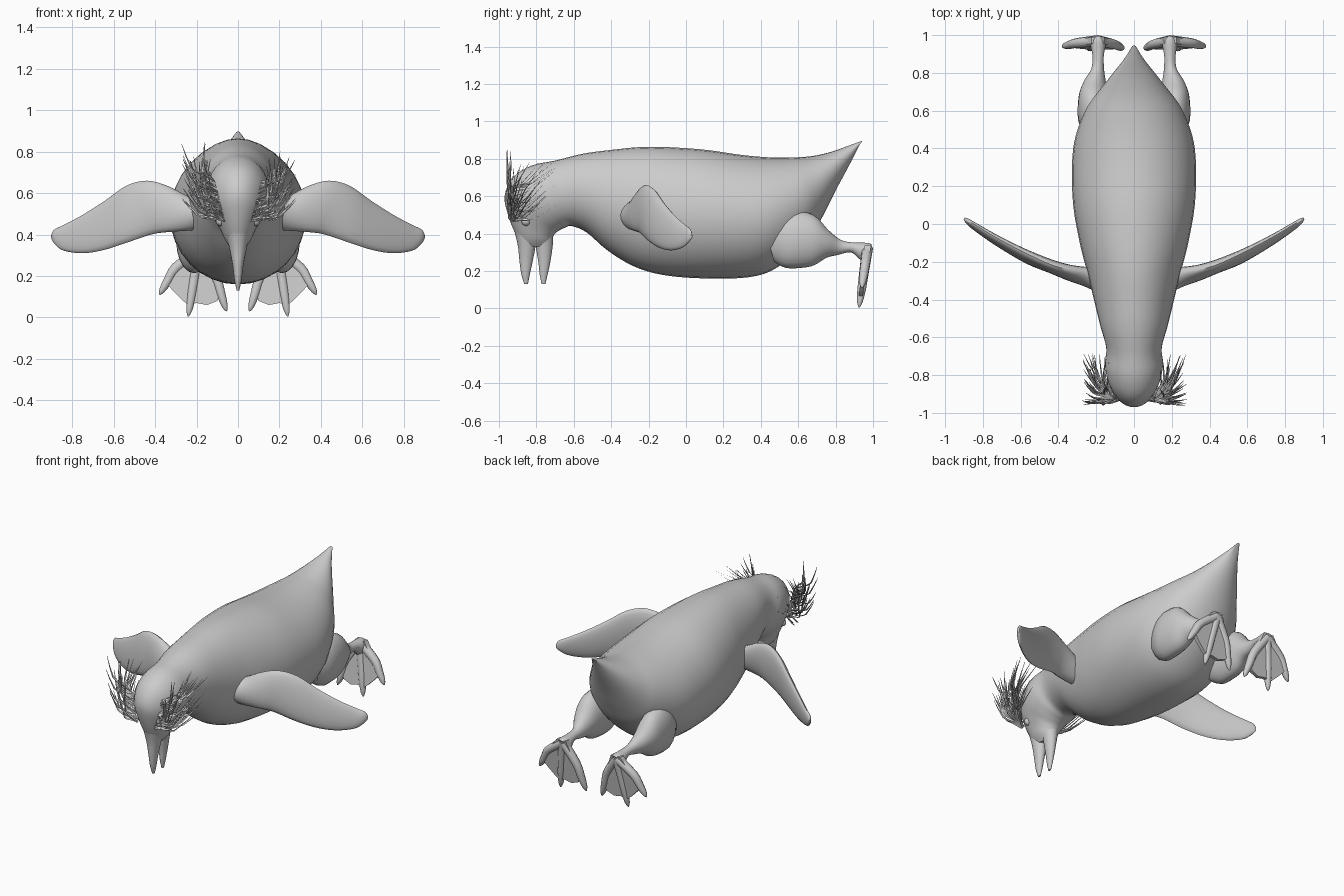
import bpy, bmesh, math, random
from mathutils import Vector as V

if "Cube" in bpy.data.objects:
    bpy.data.objects.remove(bpy.data.objects["Cube"])

random.seed(4)


def material(name, c):
    m = bpy.data.materials.new(name)
    m.diffuse_color = (c, c, c, 1)
    m.use_nodes = True
    m.node_tree.nodes["Principled BSDF"].inputs["Base Color"].default_value = m.diffuse_color
    return m


GREY = material("light grey", 0.6)
CREST = material("crest grey", 0.6)


def finish(name, bm, mat, angle=50):
    bmesh.ops.recalc_face_normals(bm, faces=bm.faces)
    me = bpy.data.meshes.new(name)
    bm.to_mesh(me)
    bm.free()
    me.materials.append(mat)
    ob = bpy.data.objects.new(name, me)
    bpy.context.collection.objects.link(ob)
    bpy.ops.object.select_all(action='DESELECT')
    ob.select_set(True)
    bpy.context.view_layer.objects.active = ob
    bpy.ops.object.shade_smooth_by_angle(angle=math.radians(angle))
    return ob


def spline(a, b, c, d, t):
    return 0.5 * (2 * b + (c - a) * t + (2 * a - 5 * b + 4 * c - d) * t * t
                  + (3 * b - a - 3 * c + d) * t ** 3)


def add_loft(bm, rings, sides, steps):
    """Skin elliptical rings, each given as (edge point, opposite edge, half-width vector)."""
    rings = [[V(p) for p in r] for r in rings]
    ext = [rings[0]] + rings + [rings[-1]]
    full = []
    for i in range(len(rings) - 1):
        for s in range(steps):
            full.append([spline(*(ext[i + j][k] for j in range(4)), s / steps) for k in range(3)])
    full.append(rings[-1])
    loops = []
    for p, q, w in full:
        mid, up = (p + q) / 2, (p - q) / 2
        loops.append([bm.verts.new(mid + up * math.cos(2 * math.pi * k / sides)
                                   + w * math.sin(2 * math.pi * k / sides)) for k in range(sides)])
    for a, b in zip(loops, loops[1:]):
        for k in range(sides):
            n = (k + 1) % sides
            bm.faces.new((a[k], a[n], b[n], b[k]))
    bm.faces.new(loops[0])
    bm.faces.new(loops[-1])


def loft(name, rings, sides=24, steps=4):
    bm = bmesh.new()
    add_loft(bm, rings, sides, steps)
    return finish(name, bm, GREY)


def mid_rings(rows):
    return [((0, a, b), (0, c, d), (w, 0, 0)) for a, b, c, d, w in rows]


# Body from tail tip to face: back y, z, belly y, z, half width
loft("body", mid_rings([
    (.945, .897, .928, .875, .012), (.87, .87, .87, .76, .055), (.78, .838, .795, .62, .12),
    (.68, .815, .73, .49, .185), (.58, .807, .65, .36, .25), (.45, .807, .49, .22, .308),
    (.3, .82, .34, .167, .328), (.1, .848, .1, .16, .322), (-.1, .862, -.12, .178, .285),
    (-.25, .862, -.28, .225, .245), (-.4, .847, -.42, .31, .21), (-.55, .827, -.53, .405, .178),
    (-.7, .79, -.61, .44, .147), (-.82, .765, -.65, .43, .154), (-.92, .705, -.68, .415, .143),
    (-.97, .6, -.70, .4, .115), (-.945, .48, -.712, .38, .085), (-.905, .38, -.72, .36, .06),
    (-.89, .33, -.725, .33, .03)]), 32)

# Open beak
loft("upper_beak", mid_rings([
    (-.925, .44, -.80, .42, .06), (-.9, .34, -.805, .33, .042), (-.89, .25, -.82, .25, .026),
    (-.88, .18, -.835, .18, .017), (-.865, .13, -.845, .13, .006)]), 16)
loft("lower_beak", mid_rings([
    (-.82, .43, -.71, .41, .055), (-.805, .34, -.712, .34, .038), (-.79, .25, -.725, .25, .024),
    (-.782, .18, -.74, .18, .015), (-.772, .13, -.752, .13, .006)]), 16)

# Flipper: top edge, bottom edge, half thickness
FLIPPER = [((.16, -.29, .57), (.16, -.29, .43), .08), ((.24, -.27, .585), (.23, -.29, .42), .058),
           ((.34, -.245, .635), (.34, -.27, .412), .042), ((.44, -.215, .66), (.42, -.24, .4), .036),
           ((.54, -.17, .635), (.54, -.2, .36), .033), ((.64, -.12, .565), (.65, -.145, .325), .028),
           ((.75, -.06, .495), (.75, -.085, .31), .023), ((.84, -.005, .447), (.84, -.025, .322), .018),
           ((.885, .02, .425), (.88, .01, .35), .014), ((.9, .03, .4), (.898, .03, .375), .005)]
# Thigh and ankle: top, bottom, half width
LEG = [((.2, .42, .45), (.2, .47, .25), .05), ((.21, .55, .52), (.21, .54, .215), .085),
       ((.22, .68, .5), (.21, .67, .225), .078), ((.215, .76, .42), (.2, .75, .27), .058),
       ((.195, .83, .365), (.19, .81, .285), .034), ((.19, .9, .352), (.19, .88, .3), .03),
       ((.19, .97, .35), (.19, .92, .27), .04), ((.19, .995, .34), (.19, .945, .25), .04)]
# Webbed foot outline x, z
WEB = [(.16, .34), (.225, .34), (.3, .24), (.345, .165), (.31, .125), (.265, .08), (.24, .06),
       (.2, .07), (.15, .06), (.1, .08), (.085, .13), (.12, .24)]
TOES = [(.38, .11, .3, .24), (.24, .005, .21, .2), (.055, .03, .11, .2)]


def foot_y(z):
    return .925 + .14 * z


for side, s in (("right", 1), ("left", -1)):
    loft(side + "_flipper", [((s * a[0],) + a[1:], (s * b[0],) + b[1:], (-.5 * t * s, .86 * t, 0))
                             for a, b, t in FLIPPER], 20)
    loft(side + "_leg", [((s * a[0],) + a[1:], (s * b[0],) + b[1:], (w, 0, 0)) for a, b, w in LEG], 20)

    # Foot: thin web with three tapering toes
    bm = bmesh.new()
    front, back = [[bm.verts.new((s * x, foot_y(z) + o * (.6 + z * 2), z)) for x, z in WEB]
                   for o in (-.014, .014)]
    bm.faces.new(front)
    bm.faces.new(back)
    for k in range(len(WEB)):
        n = (k + 1) % len(WEB)
        bm.faces.new((front[k], front[n], back[n], back[k]))
    for tx, tz, mx, mz in TOES:
        path = [(.19, .32, .03), (mx, mz, .026), ((mx + tx) / 2, (mz + tz) / 2, .023),
                (mx * .15 + tx * .85, mz * .15 + tz * .85, .015), (tx, tz, .003)]
        d = V((tx - .19, 0, tz - .32)).normalized()
        across = V((-d.z * s, 0, d.x))
        rings = []
        for x, z, r in path:
            c = V((s * x, foot_y(z), z))
            rings.append((c + V((0, r, 0)), c - V((0, r, 0)), across * r))
        add_loft(bm, rings, 10, 3)
    finish(side + "_foot", bm, GREY)

    # Eye bump
    bm = bmesh.new()
    bmesh.ops.create_uvsphere(bm, u_segments=16, v_segments=10, radius=.024)
    bmesh.ops.translate(bm, verts=bm.verts, vec=(s * .083, -.855, .465))
    finish(side + "_eye", bm, GREY)

    # Crest of curved strands fanning up, outward and back from the brow
    bm = bmesh.new()
    for i in range(60):
        u = random.random()
        root = V((.065 + .05 * u, -.935 + .02 * random.random(), .46 + .2 * u))
        fan = random.random()
        tip = V((.13 + random.uniform(.0, .15), -.96 + .28 * fan ** 1.6,
                 root.z + random.uniform(.1, .2) - .06 * fan))
        bend = root.lerp(tip, .5) + V((.03, -.01, -.03))
        pts = [root, root.lerp(bend, .5), bend, tip]
        rings = []
        for p, r in zip(pts, (.004, .006, .005, .001)):
            p = V((s * p.x, p.y, p.z))
            rings.append((p + V((0, r, r * .5)), p - V((0, r, r * .5)), (r, 0, 0)))
        add_loft(bm, rings, 5, 2)
    finish(side + "_crest", bm, CREST)
